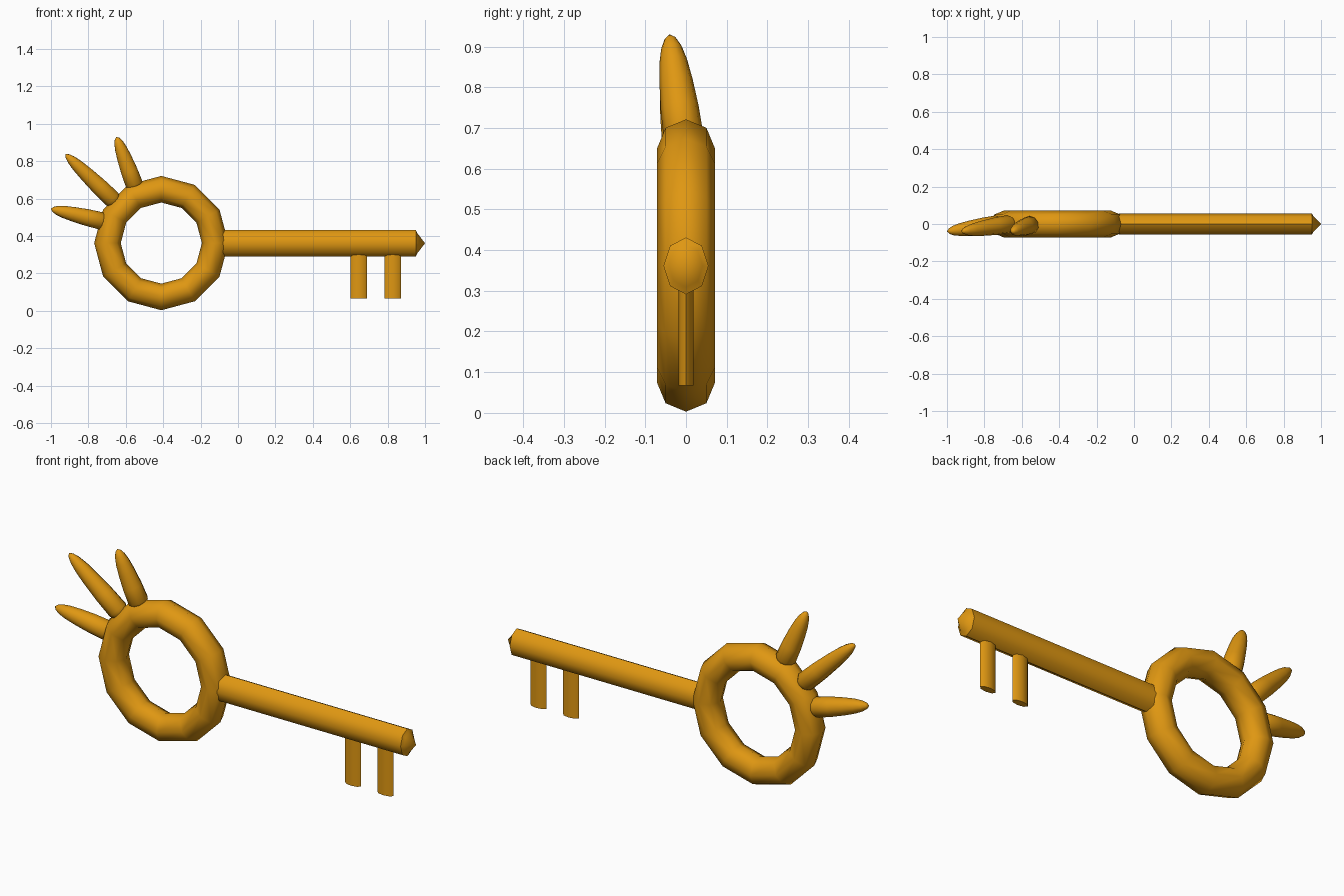
import bpy, bmesh, math
from mathutils import Vector

cube = bpy.data.objects.get("Cube")
if cube:
    bpy.data.objects.remove(cube, do_unlink=True)

gold = bpy.data.materials.new("warm_gold")
gold.use_nodes = True
gold.diffuse_color = (0.74, 0.31, 0.006, 1)
gold.node_tree.nodes["Principled BSDF"].inputs["Base Color"].default_value = gold.diffuse_color


def finish(obj, name):
    obj.name = name
    obj.data.materials.append(gold)
    bpy.ops.object.select_all(action='DESELECT')
    obj.select_set(True)
    bpy.context.view_layer.objects.active = obj
    bpy.ops.object.shade_smooth_by_angle(angle=math.radians(50))


def lathe(name, start, end, profile, sides, squash=1.0):
    """Sweep (fraction along, radius) rings from start to end; squash narrows y."""
    start, end = Vector(start), Vector(end)
    axis = (end - start).normalized()
    side = Vector((0, 1, 0))
    side = (side - axis * side.dot(axis)).normalized()
    up = axis.cross(side)
    bm = bmesh.new()
    rings = []
    for t, r in profile:
        centre = start.lerp(end, t)
        if r == 0:
            rings.append([bm.verts.new(centre)])
            continue
        angles = [2 * math.pi * i / sides for i in range(sides)]
        rings.append([bm.verts.new(centre + side * (r * squash * math.cos(a))
                                   + up * (r * math.sin(a))) for a in angles])
    for a, b in zip(rings, rings[1:]):
        for i in range(sides):
            j = (i + 1) % sides
            if len(b) == 1:
                bm.faces.new((a[i], a[j], b[0]))
            else:
                bm.faces.new((a[i], a[j], b[j], b[i]))
    for ring in (rings[0], rings[-1]):
        if len(ring) > 1:
            bm.faces.new(ring)
    bmesh.ops.recalc_face_normals(bm, faces=bm.faces)
    mesh = bpy.data.meshes.new(name)
    bm.to_mesh(mesh)
    bm.free()
    obj = bpy.data.objects.new(name, mesh)
    bpy.context.collection.objects.link(obj)
    finish(obj, name)


# Ring-shaped bow of the key
bpy.ops.mesh.primitive_torus_add(major_segments=12, minor_segments=8,
                                 major_radius=0.288, minor_radius=0.071,
                                 location=(-0.41, 0, 0.362),
                                 rotation=(math.pi / 2, 0, 0))
finish(bpy.context.object, "bow_ring")

# Oval shaft with a blunt pointed end
lathe("shaft", (-0.08, 0, 0.361), (1.0, 0, 0.361),
      [(0, 0.07), (0.955, 0.07), (0.963, 0.052), (1, 0)], 8, 0.79)

# Two flat teeth under the shaft
for name, x in (("inner_tooth", 0.646), ("outer_tooth", 0.828)):
    lathe(name, (x, 0, 0.32), (x, 0, 0.067), [(0, 0.044), (1, 0.044)], 8, 0.41)

# Three feather-like spikes leaning forward from the bow
spike = [(-0.03, 0.036), (0.03, 0.049), (0.3, 0.047), (0.56, 0.041),
         (0.75, 0.034), (0.88, 0.025), (0.96, 0.014), (1, 0)]
for name, base, tip in (
        ("lower_spike", (-0.725, -0.002, 0.479), (-1.0, -0.04, 0.545)),
        ("middle_spike", (-0.666, 0, 0.591), (-0.922, -0.04, 0.837)),
        ("upper_spike", (-0.553, -0.005, 0.671), (-0.65, -0.04, 0.93))):
    lathe(name, base, tip, spike, 10)
